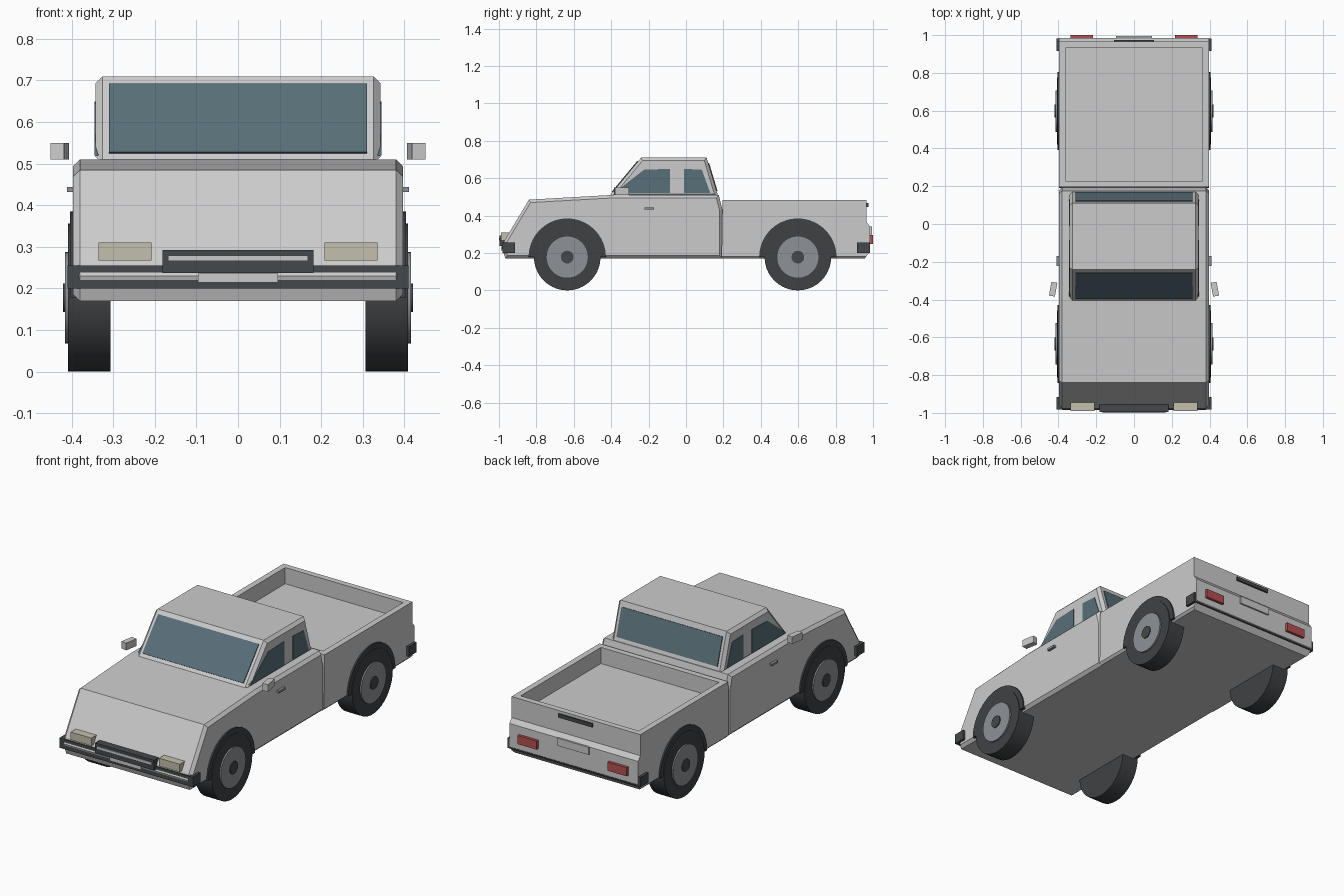
import bpy, bmesh, math
from mathutils import Matrix, Vector

if "Cube" in bpy.data.objects:
    bpy.data.objects.remove(bpy.data.objects["Cube"])


def material(name, rgb):
    m = bpy.data.materials.new(name)
    m.diffuse_color = (*rgb, 1)
    m.use_nodes = True
    m.node_tree.nodes["Principled BSDF"].inputs["Base Color"].default_value = m.diffuse_color
    return m


GLASS = material("glass", (0.10, 0.16, 0.19))
DARK = material("dark_trim", (0.06, 0.065, 0.07))
RUBBER = material("rubber", (0.05, 0.053, 0.057))
RIM = material("rim", (0.27, 0.29, 0.31))
RED = material("red_lens", (0.45, 0.08, 0.08))
LENS = material("clear_lens", (0.55, 0.53, 0.42))


def finish(name, bm, mat=None):
    bmesh.ops.recalc_face_normals(bm, faces=bm.faces)
    me = bpy.data.meshes.new(name)
    bm.to_mesh(me)
    bm.free()
    if mat:
        me.materials.append(mat)
    ob = bpy.data.objects.new(name, me)
    bpy.context.collection.objects.link(ob)
    return ob


def prism_mesh(pts, x0, x1, chamfer=0, where=lambda v: True):
    """Extrude a (y, z) side profile from x0 to x1, chamfering its side edges."""
    bm = bmesh.new()
    f = bm.faces.new([bm.verts.new((x0, y, z)) for y, z in pts])
    new = bmesh.ops.extrude_face_region(bm, geom=[f])["geom"]
    for v in new:
        if isinstance(v, bmesh.types.BMVert):
            v.co.x = x1
    if chamfer:
        edges = [e for e in bm.edges
                 if abs(e.verts[0].co.x - e.verts[1].co.x) < 1e-5
                 and all(where(v.co) for v in e.verts)]
        bmesh.ops.bevel(bm, geom=edges, offset=chamfer, segments=1,
                        affect='EDGES', profile=0.5)
    return bm


def prism(name, pts, x0, x1, mat=None, chamfer=0):
    return finish(name, prism_mesh(pts, x0, x1, chamfer), mat)


def box(name, x, y, z, mat=None):
    return prism(name, [(y[0], z[0]), (y[1], z[0]), (y[1], z[1]), (y[0], z[1])],
                 x[0], x[1], mat)


def disc(name, r, x0, x1, y, z, mat):
    bm = bmesh.new()
    m = Matrix.Translation(((x0 + x1) / 2, y, z)) @ Matrix.Rotation(math.pi / 2, 4, 'Y')
    bmesh.ops.create_cone(bm, cap_ends=True, segments=40, radius1=r, radius2=r,
                          depth=abs(x1 - x0), matrix=m)
    ob = finish(name, bm, mat)
    for p in ob.data.polygons:
        p.use_smooth = len(p.vertices) == 4
    for e in ob.data.edges:
        a, b = (ob.data.vertices[i].co.x for i in e.vertices)
        e.use_edge_sharp = abs(a - b) < 1e-5


def pane(name, a, b, normal, half):
    """Thin glass slab lying on the slope from a to b."""
    a, b, n = Vector(a), Vector(b), Vector(normal) * 0.005
    prism(name, [tuple(a - n), tuple(b - n), tuple(b + n), tuple(a + n)], -half, half, GLASS)


# Front body with hood and shoulder line
prism("front_body", [(-0.965, 0.17), (-0.985, 0.23), (-0.972, 0.265), (-0.84, 0.485),
                     (-0.40, 0.51), (0.175, 0.51), (0.195, 0.43), (0.195, 0.17)],
      -0.396, 0.396, chamfer=0.016)

# Cargo bed: solid profile with its top inset and sunk
bm = prism_mesh([(0.19, 0.17), (0.955, 0.17), (0.985, 0.21), (0.985, 0.34),
                 (0.966, 0.365), (0.966, 0.482), (0.195, 0.482)],
                -0.396, 0.396, 0.012, lambda c: c.z < 0.18)
bm.normal_update()
top = [f for f in bm.faces if all(v.co.z > 0.47 for v in f.verts)]
bmesh.ops.inset_region(bm, faces=top, thickness=0.033, use_even_offset=True)
new = bmesh.ops.extrude_face_region(bm, geom=top)["geom"]
bmesh.ops.delete(bm, geom=top, context='FACES_ONLY')
bmesh.ops.translate(bm, vec=(0, 0, -0.09),
                    verts=[v for v in new if isinstance(v, bmesh.types.BMVert)])
finish("cargo_bed", bm)

# Cab and its glass
prism("cab", [(-0.413, 0.50), (0.173, 0.50), (0.11, 0.71), (-0.24, 0.71)],
      -0.342, 0.342, chamfer=0.016)
pane("windshield", (-0.393, 0.525), (-0.256, 0.69), (-0.771, 0.636), 0.31)
pane("rear_window", (0.164, 0.53), (0.119, 0.68), (0.958, 0.287), 0.31)

# Parts repeated on both sides
for s, side in ((-1, "left"), (1, "right")):
    prism(side + "_front_window", [(-0.385, 0.52), (-0.085, 0.52), (-0.085, 0.65),
                                   (-0.225, 0.645)], s * 0.335, s * 0.345, GLASS)
    prism(side + "_rear_window", [(-0.01, 0.52), (0.13, 0.52), (0.085, 0.645),
                                  (-0.01, 0.65)], s * 0.335, s * 0.345, GLASS)
    box(side + "_door_handle", (s * 0.39, s * 0.411), (-0.222, -0.17), (0.432, 0.444), RIM)
    box(side + "_headlight", (s * 0.208, s * 0.335), (-0.93, -0.99), (0.267, 0.31), LENS)
    box(side + "_taillight", (s * 0.218, s * 0.335), (0.96, 1.0), (0.247, 0.295), RED)
    mirror = box(side + "_mirror", (-0.016, 0.016), (-0.037, 0.037), (0.51, 0.55))
    mirror.location = (s * 0.428, -0.345, 0)
    mirror.rotation_euler.z = s * math.radians(10)
    # Wheels with arches
    for y, end in ((-0.635, "front"), (0.598, "rear")):
        name = f"{side}_{end}_"
        arch = [(y + 0.207 * math.cos(a), 0.178 + 0.207 * math.sin(a))
                for a in (math.pi * i / 20 for i in range(21))]
        prism(name + "wheel_arch", arch, s * 0.307, s * 0.404, RUBBER)
        disc(name + "tyre", 0.178, s * 0.307, s * 0.408, y, 0.178, RUBBER)
        disc(name + "rim", 0.11, s * 0.39, s * 0.416, y, 0.178, RIM)
        disc(name + "hub", 0.034, s * 0.40, s * 0.421, y, 0.178, DARK)

# Bumpers
box("front_bumper", (-0.41, 0.41), (-0.982, -0.915), (0.2, 0.255), DARK)
box("rear_bumper", (-0.41, 0.41), (0.915, 0.983), (0.2, 0.255), DARK)

# Grille, plates and tailgate handle
box("grille", (-0.182, 0.182), (-0.93, -0.996), (0.237, 0.293), DARK)
box("grille_bar", (-0.168, 0.168), (-0.96, -1.0), (0.266, 0.279))
box("front_plate", (-0.096, 0.096), (-0.95, -0.99), (0.214, 0.236))
box("rear_plate", (-0.096, 0.096), (0.95, 0.994), (0.3, 0.342))
box("tailgate_handle", (-0.105, 0.105), (0.95, 0.975), (0.447, 0.467), DARK)
